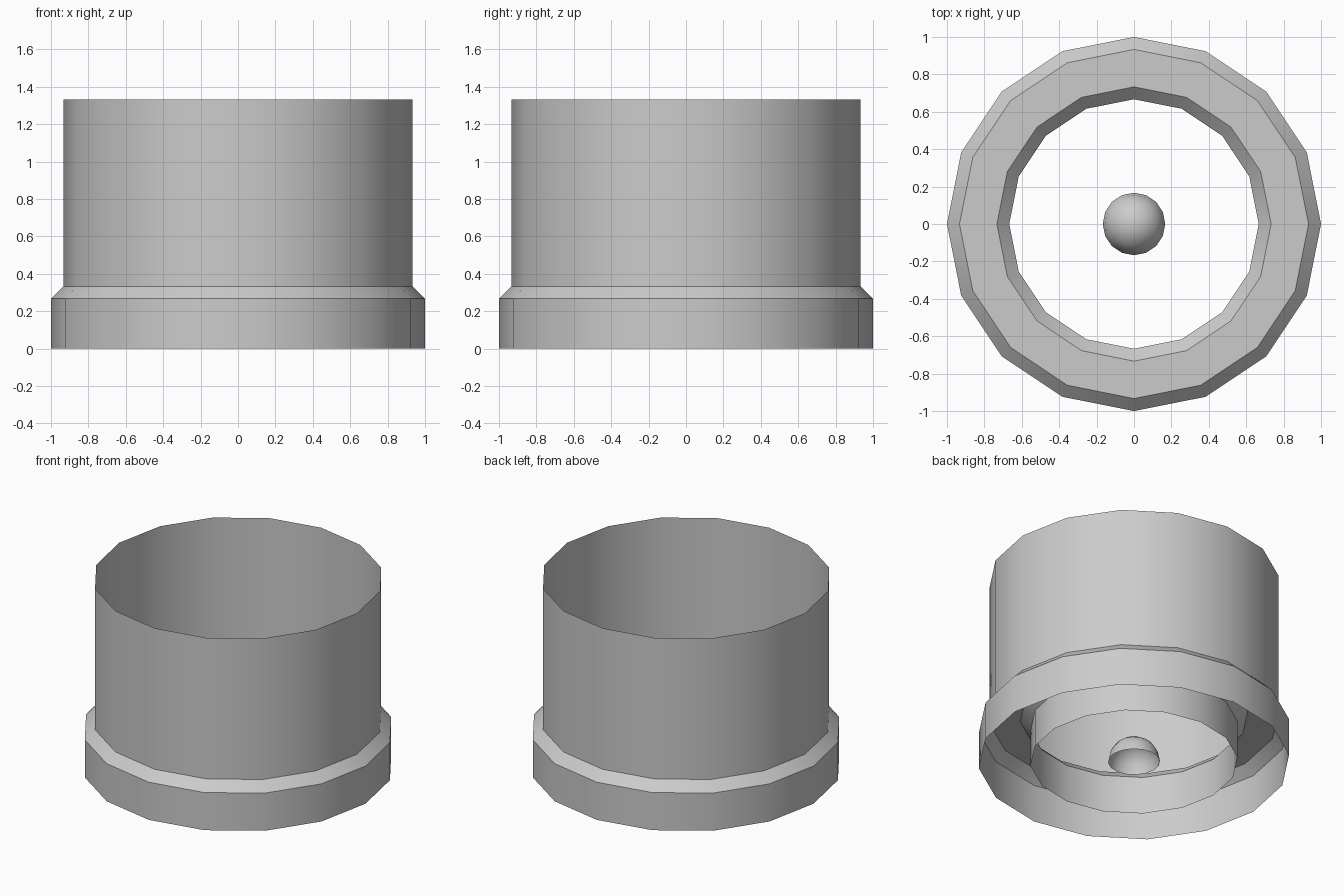
import bpy, bmesh
from math import sin, cos, pi

if "Cube" in bpy.data.objects:
    bpy.data.objects.remove(bpy.data.objects["Cube"])

SIDES = 16


def lathe(name, profile):
    """Spin an open (radius, z) profile into a 16-sided shell around z."""
    bm = bmesh.new()
    rings = []
    for r, z in profile:
        if r < 1e-6:
            rings.append([bm.verts.new((0, 0, z))] * SIDES)
        else:
            rings.append([bm.verts.new((r * cos(2 * pi * i / SIDES),
                                        r * sin(2 * pi * i / SIDES), z))
                          for i in range(SIDES)])
    for low, high in zip(rings, rings[1:]):
        for i in range(SIDES):
            j = (i + 1) % SIDES
            corners = dict.fromkeys((low[i], low[j], high[j], high[i]))
            bm.faces.new(list(corners))
    mesh = bpy.data.meshes.new(name)
    bm.to_mesh(mesh)
    bm.free()
    obj = bpy.data.objects.new(name, mesh)
    bpy.context.collection.objects.link(obj)
    bpy.ops.object.select_all(action='DESELECT')
    obj.select_set(True)
    bpy.context.view_layer.objects.active = obj
    bpy.ops.object.shade_smooth_by_angle(angle=pi / 6)
    return obj


# Hollow base ring with bevelled inner and outer rims, open underneath
lathe("base_ring", [(1, 0), (1, 0.267), (0.933, 0.333),
                    (0.733, 0.333), (0.667, 0.267), (0.667, 0)])

# Thin open wall rising from the outer bevel
lathe("upper_wall", [(0.933, 0.333), (0.933, 1.333)])

# Small open dome at the centre of the floor
R = 0.167
lathe("centre_dome", [(R * cos(k * pi / 8) if k < 4 else 0, R * sin(k * pi / 8))
                      for k in range(5)])
